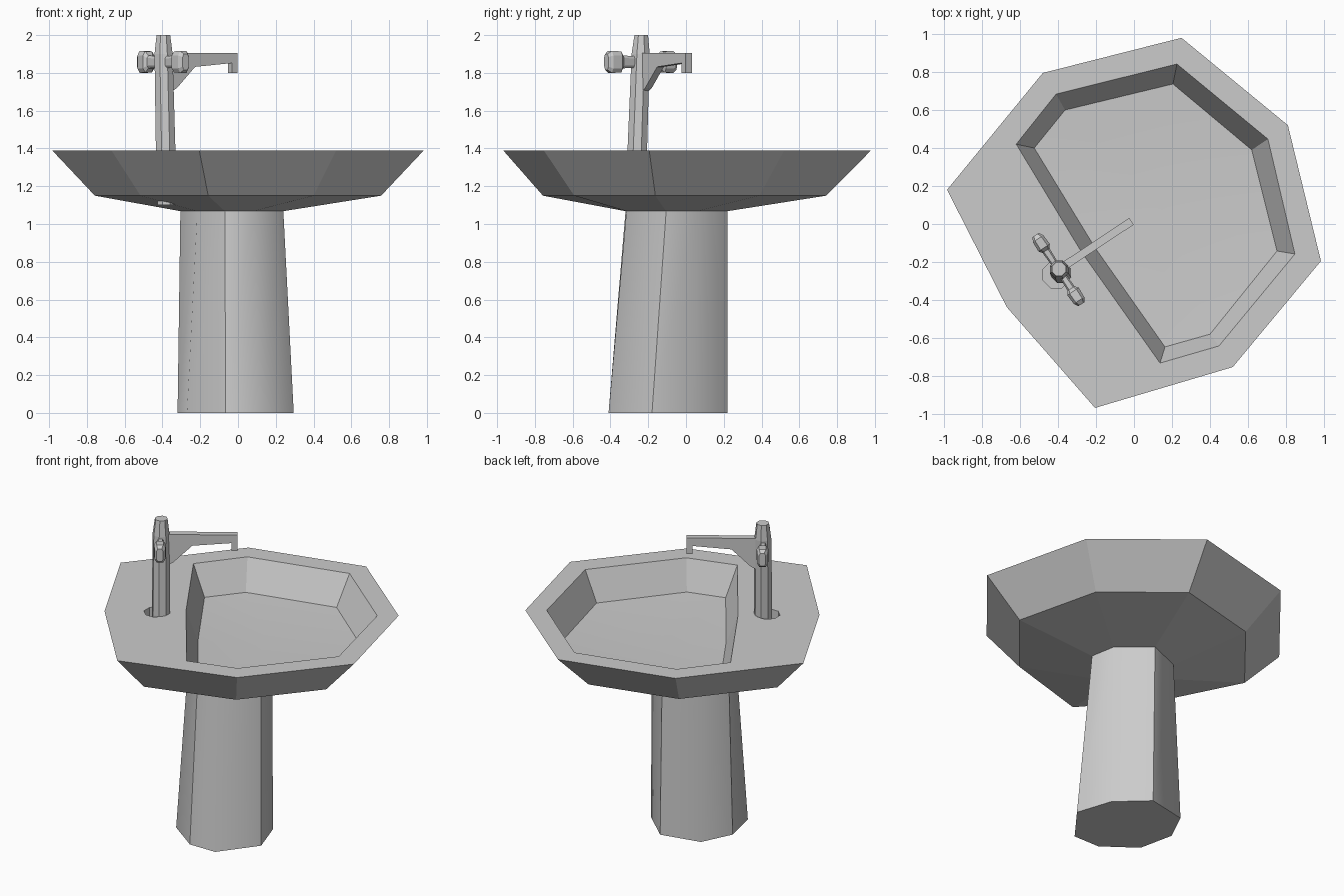
import bpy, bmesh, math
from mathutils import Vector

if "Cube" in bpy.data.objects:
    bpy.data.objects.remove(bpy.data.objects["Cube"])


def finish(name, bm, smooth=False):
    bmesh.ops.recalc_face_normals(bm, faces=bm.faces)
    if smooth:
        for f in bm.faces:
            f.smooth = True
    me = bpy.data.meshes.new(name)
    bm.to_mesh(me)
    bm.free()
    ob = bpy.data.objects.new(name, me)
    bpy.context.collection.objects.link(ob)
    return ob


def loft(bm, rings, centre=None):
    """Skin a list of rings; the last cap may be a fan around a centre point."""
    vs = [[bm.verts.new(p) for p in r] for r in rings]
    n = len(rings[0])
    for a, b in zip(vs, vs[1:]):
        for i in range(n):
            j = (i + 1) % n
            bm.faces.new((a[i], a[j], b[j], b[i]))
    bm.faces.new(vs[0][::-1])
    if centre:
        c = bm.verts.new(centre)
        for i in range(n):
            bm.faces.new((vs[-1][i], vs[-1][(i + 1) % n], c)).smooth = True
    else:
        bm.faces.new(vs[-1])
    return vs


def at_z(pts, z):
    return [(x, y, z) for x, y in pts]


def circle(x, y, z, r, n=8):
    return [(x + r * math.cos(math.tau * (i + .5) / n),
             y + r * math.sin(math.tau * (i + .5) / n), z) for i in range(n)]


# Outlines, all starting at the user's side and running anticlockwise
foot = [(.22, .05), (.035, .22), (-.225, .165), (-.32, -.03),
        (-.27, -.26), (-.065, -.41), (.12, -.41), (.295, -.18)]
neck = [(.21, .06), (.02, .22), (-.2, .13), (-.305, -.01),
        (-.215, -.215), (-.07, -.32), (.08, -.315), (.24, -.105)]
rim = [(.81, .52), (.25, .98), (-.48, .795), (-.984, .18),
       (-.67, -.437), (-.205, -.968), (.52, -.753), (.984, -.195)]
opening = [(.705, .447), (.226, .842), (-.41, .684), (-.62, .42),
           (-.275, -.15), (.137, -.732), (.447, -.642), (.847, -.158)]
floor = [(.62, .39), (.205, .737), (-.363, .6), (-.525, .4),
         (-.205, -.125), (.163, -.647), (.4, -.58), (.753, -.142)]

# Pedestal: four rounded panels with a crease between each
bm = bmesh.new()
lo, hi = loft(bm, [at_z(foot, 0), at_z(neck, 1.07)])
for i in (1, 3, 5, 7):
    bm.edges.get((lo[i], hi[i])).smooth = False
for f in bm.faces:
    if len(f.verts) == 8:
        for e in f.edges:
            e.smooth = False
finish("pedestal", bm, smooth=True)

# Basin: flared underside, flat deck and sunken bowl
under = [(x * .77, y * .77 - .012) for x, y in rim]
bm = bmesh.new()
loft(bm, [at_z(neck, 1.068), at_z(under, 1.15), at_z(rim, 1.39),
          at_z(opening, 1.39), at_z(floor, 1.2)], centre=(.15, .1, 1.17))
basin = finish("basin", bm)

# Tap hole in the deck
bm = bmesh.new()
loft(bm, [circle(-.41, -.268, 1.28, .075), circle(-.41, -.268, 1.5, .075)])
cutter = finish("tap_hole_cutter", bm)
cutter.hide_render = True
cutter.hide_viewport = True
cut = basin.modifiers.new("tap_hole", 'BOOLEAN')
cut.operation = 'DIFFERENCE'
cut.solver = 'EXACT'
cut.object = cutter

# Tap column, leaning slightly and tapering at the top
bm = bmesh.new()
loft(bm, [circle(-.38, -.268, 1.1, .05), circle(-.383, -.258, 1.39, .056),
          circle(-.394, -.24, 1.9, .052), circle(-.395, -.237, 2.0, .039)])
finish("tap_column", bm)

# Local axes of the tap
ang = math.radians(33.5)
U = Vector((math.cos(ang), math.sin(ang), 0))
V = Vector((-U.y, U.x, 0))
origin = Vector((-.397, -.24, 0))

# Spout: side profile (reach, height) given thickness
profile = [(.02, 1.905), (.46, 1.905), (.46, 1.8), (.425, 1.8),
           (.425, 1.852), (.19, 1.832), (.075, 1.72), (.02, 1.69)]
bm = bmesh.new()
loft(bm, [[origin + U * s + V * w + Vector((0, 0, z)) for s, z in profile]
          for w in (-.021, .021)])
finish("spout", bm)

# Handles: (reach, half width, half height) sections on each side
sections = [(.03, .018, .03), (.12, .022, .034), (.138, .036, .056),
            (.195, .033, .058), (.218, .02, .042)]
for side, name in ((1, "left_handle"), (-1, "right_handle")):
    bm = bmesh.new()
    rings = []
    for t, w, h in sections:
        c = origin + V * (t * side) + Vector((0, 0, 1.858))
        rings.append([c + U * (w * a) + Vector((0, 0, h * b))
                      for a, b in ((1, .6), (.6, 1), (-.6, 1), (-1, .6),
                                   (-1, -.6), (-.6, -1), (.6, -1), (1, -.6))])
    loft(bm, rings)
    finish(name, bm)
